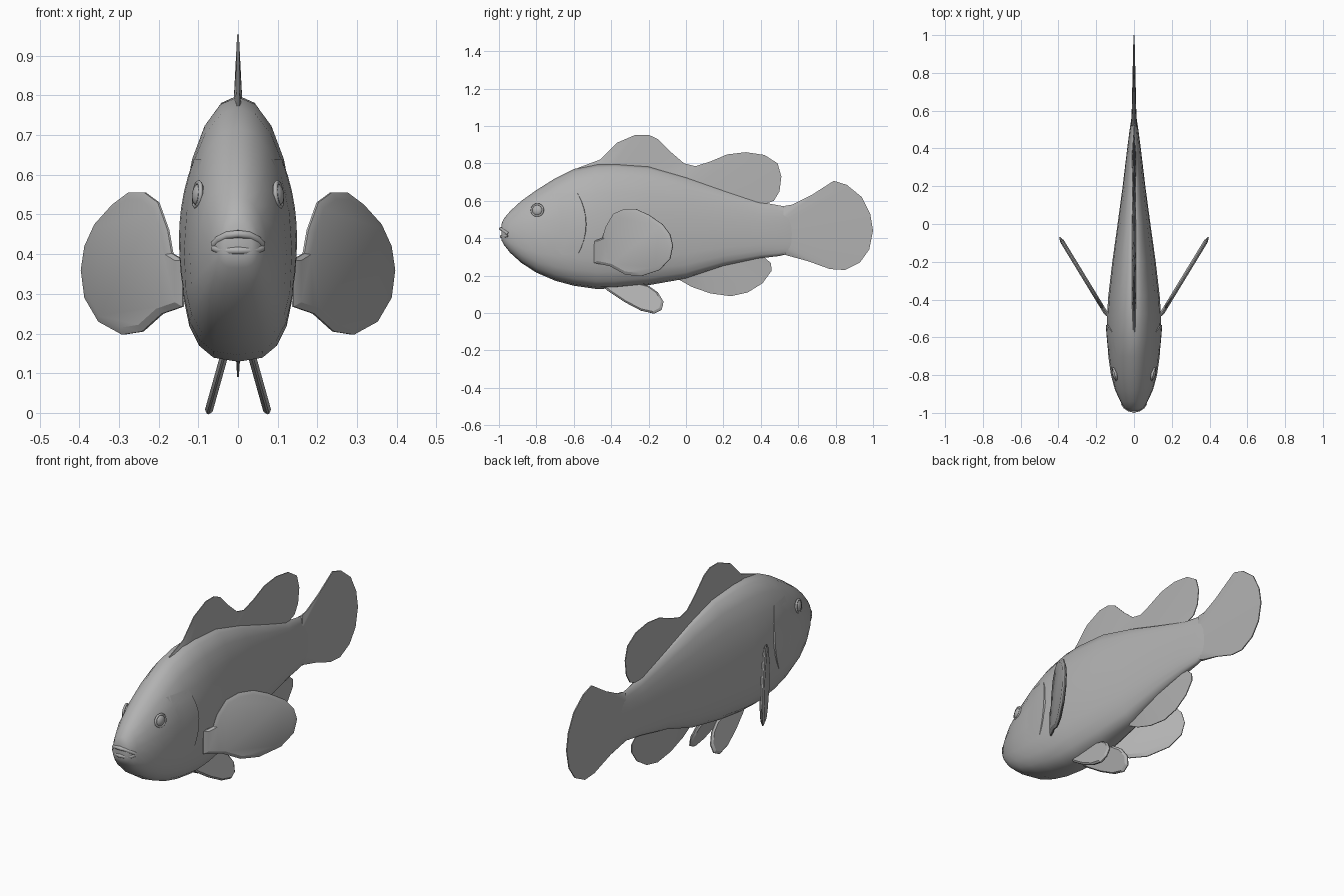
import bpy, bmesh, math
from mathutils import Vector

if "Cube" in bpy.data.objects:
    bpy.data.objects.remove(bpy.data.objects["Cube"])

GREY = bpy.data.materials.new("fish_grey")
GREY.diffuse_color = (.445, .445, .445, 1)
GREY.use_nodes = True
GREY.node_tree.nodes["Principled BSDF"].inputs["Base Color"].default_value = GREY.diffuse_color

# Body stations: y, top z, bottom z, half width
ST = [(-0.987, .475, .39, .034), (-0.974, .505, .365, .052), (-.94, .545, .322, .072),
      (-.88, .60, .268, .1), (-.8, .657, .216, .122), (-.7, .72, .173, .136),
      (-.6, .77, .146, .142), (-.48, .796, .129, .143), (-.38, .80, .131, .136),
      (-.2, .787, .149, .115), (0, .73, .184, .087), (.2, .66, .25, .06),
      (.4, .593, .293, .036), (.5, .575, .305, .023), (.56, .565, .32, .014), (.62, .55, .335, .003)]
LOW = .43  # height of the widest point within a section


def station(y):
    y = min(max(y, ST[0][0]), ST[-1][0])
    for a, b in zip(ST, ST[1:]):
        if y <= b[0]:
            t = (y - a[0]) / (b[0] - a[0])
            return [p + (q - p) * t for p, q in zip(a, b)][1:]


def side_x(y, z):
    top, bot, w = station(y)
    zc = bot + LOW * (top - bot)
    u, n = ((z - zc) / (top - zc), 2) if z > zc else ((zc - z) / (zc - bot), 2.8)
    return w * max(0, 1 - u ** n) ** (1 / n)


def finish(name, bm, angle=40):
    bmesh.ops.recalc_face_normals(bm, faces=bm.faces)
    me = bpy.data.meshes.new(name)
    bm.to_mesh(me)
    bm.free()
    me.materials.append(GREY)
    ob = bpy.data.objects.new(name, me)
    bpy.context.collection.objects.link(ob)
    bpy.ops.object.select_all(action='DESELECT')
    ob.select_set(True)
    bpy.context.view_layer.objects.active = ob
    bpy.ops.object.shade_smooth_by_angle(angle=math.radians(angle))
    return ob


def loft(name, rings, angle=40):
    bm = bmesh.new()
    rs = [[bm.verts.new(p) for p in r] for r in rings]
    n = len(rs[0])
    for a, b in zip(rs, rs[1:]):
        for i in range(n):
            j = (i + 1) % n
            bm.faces.new((a[i], a[j], b[j], b[i]))
    bm.faces.new(rs[0])
    bm.faces.new(rs[-1])
    return finish(name, bm, angle)


# Body
N = 20
rings = []
for y, top, bot, w in ST:
    zc = bot + LOW * (top - bot)
    ring = []
    for i in range(N):
        s, c = math.sin(2 * math.pi * i / N), math.cos(2 * math.pi * i / N)
        e, h = (1, top - zc) if c >= 0 else (2 / 2.8, zc - bot)
        ring.append((w * math.copysign(abs(s) ** e, s), y, zc + h * math.copysign(abs(c) ** e, c)))
    rings.append(ring)
loft("body", rings, 60)


# Centre fins: wedge strips from a thick root line to a thin outer edge
def centre_fin(name, outer, root, t):
    loft(name, [[(t, *r), (t * .2, *o), (-t * .2, *o), (-t, *r)] for o, r in zip(outer, root)])


dorsal = [(-.58, .775), (-.46, .82), (-.37, .91), (-.27, .953), (-.2, .953), (-.15, .93),
          (-.08, .86), (-.01, .80), (.05, .785), (.13, .81), (.22, .848), (.32, .86),
          (.42, .845), (.49, .80), (.51, .73), (.5, .65), (.47, .6), (.43, .585)]
ys = [-.57 + .99 * i / (len(dorsal) - 1) for i in range(len(dorsal))]
centre_fin("dorsal_fin", dorsal, [(y, station(y)[0] - .015) for y in ys], .011)

anal = [(-.04, .18), (.03, .14), (.13, .105), (.24, .09), (.33, .11), (.41, .16),
        (.457, .225), (.455, .265), (.42, .298)]
ys = [-.03 + .44 * i / (len(anal) - 1) for i in range(len(anal))]
centre_fin("anal_fin", anal, [(y, station(y)[1] + .015) for y in ys], .011)

tail = [(.53, .573), (.57, .58), (.67, .63), (.79, .707), (.86, .685), (.94, .62), (.985, .53),
        (1, .44), (.98, .34), (.93, .27), (.85, .23), (.77, .235), (.65, .278), (.54, .308)]
zs = [.565 - .25 * i / (len(tail) - 1) for i in range(len(tail))]
centre_fin("tail_fin", tail, [(.52, z) for z in zs], .014)


# Paired fins: plates with a bevelled rim
def plate(name, pts, t):
    pts = [Vector(p) for p in pts]
    mid = sum(pts, Vector()) / len(pts)
    nrm = (pts[0] - mid).cross(pts[len(pts) // 3] - mid).normalized() * t
    inner = [p + (mid - p) * .1 for p in pts]
    loft(name, [[p + nrm for p in inner], [p + nrm * .25 for p in pts],
                [p - nrm * .25 for p in pts], [p - nrm for p in inner]], 25)


pect = [(.138, .385), (.165, .402), (.175, .46), (.2, .53), (.235, .556), (.275, .555),
        (.315, .525), (.36, .475), (.385, .42), (.394, .36), (.385, .29), (.35, .23),
        (.29, .197), (.24, .205), (.19, .25), (.17, .257), (.138, .268)]
pelv = [(-.46, .155), (-.42, .12), (-.33, .06), (-.24, .013), (-.17, -.003), (-.13, .017),
        (-.12, .06), (-.15, .11), (-.2, .145), (-.3, .17)]
for side, s in (("right", 1), ("left", -1)):
    plate("pectoral_fin_" + side, [(s * x, -.47 + (x - .15) * 1.64, z) for x, z in pect], .011)
    plate("pelvic_fin_" + side, [(s * (.036 + (.14 - z) * .28), y, z) for y, z in pelv], .01)

    # Gill cover: thin flap rising off the body to a sharp rear edge
    bm = bmesh.new()
    rows = []
    for i in range(9):
        t = i / 8
        z = .31 + .33 * t
        edge = -.535 - .045 * (2 * t - 1) ** 2
        lift = .007 * math.sin(math.pi * t)
        row = [(edge - .14 * (1 - k), z, lift * k - .001 * (1 - k)) for k in (0, .35, .7, 1)]
        row.append((edge + .004, z, -.008))
        rows.append([bm.verts.new((s * (side_x(y, zz) + o), y, zz)) for y, zz, o in row])
    for a, b in zip(rows, rows[1:]):
        for k in range(4):
            bm.faces.new((a[k], a[k + 1], b[k + 1], b[k]))
    finish("gill_cover_" + side, bm)

    # Eye and eyelid ring
    ex = side_x(-.795, .55)
    tilt = (0, s * math.radians(84), s * math.radians(-14))
    bpy.ops.mesh.primitive_uv_sphere_add(segments=16, ring_count=8, radius=.029,
                                         location=(s * (ex - .002), -.795, .55), rotation=tilt)
    eye = bpy.context.object
    eye.name = "eye_" + side
    eye.scale = (1, 1, .55)
    bpy.ops.object.shade_smooth()
    eye.data.materials.append(GREY)
    bpy.ops.mesh.primitive_torus_add(major_segments=16, minor_segments=6, major_radius=.031,
                                     minor_radius=.006, location=(s * (ex + .001), -.795, .55),
                                     rotation=tilt)
    bpy.context.object.name = "eyelid_" + side
    bpy.ops.object.shade_smooth()
    bpy.context.object.data.materials.append(GREY)


# Lips
def lip(name, half, r):
    pts = [(-x, y, z) for x, y, z in half] + [(x, y, z) for x, y, z in half[-2::-1]]
    cu = bpy.data.curves.new(name, 'CURVE')
    cu.dimensions = '3D'
    cu.bevel_depth = r
    cu.bevel_resolution = 2
    cu.use_fill_caps = True
    sp = cu.splines.new('POLY')
    sp.points.add(len(pts) - 1)
    for p, co in zip(sp.points, pts):
        p.co = (*co, 1)
    cu.materials.append(GREY)
    bpy.context.collection.objects.link(bpy.data.objects.new(name, cu))


lip("upper_lip", [(.06, -.95, .424), (.048, -.968, .437), (.027, -.983, .448), (0, -.99, .451)], .01)
lip("lower_lip", [(.06, -.95, .416), (.048, -.966, .411), (.027, -.979, .409), (0, -.985, .409)], .01)
